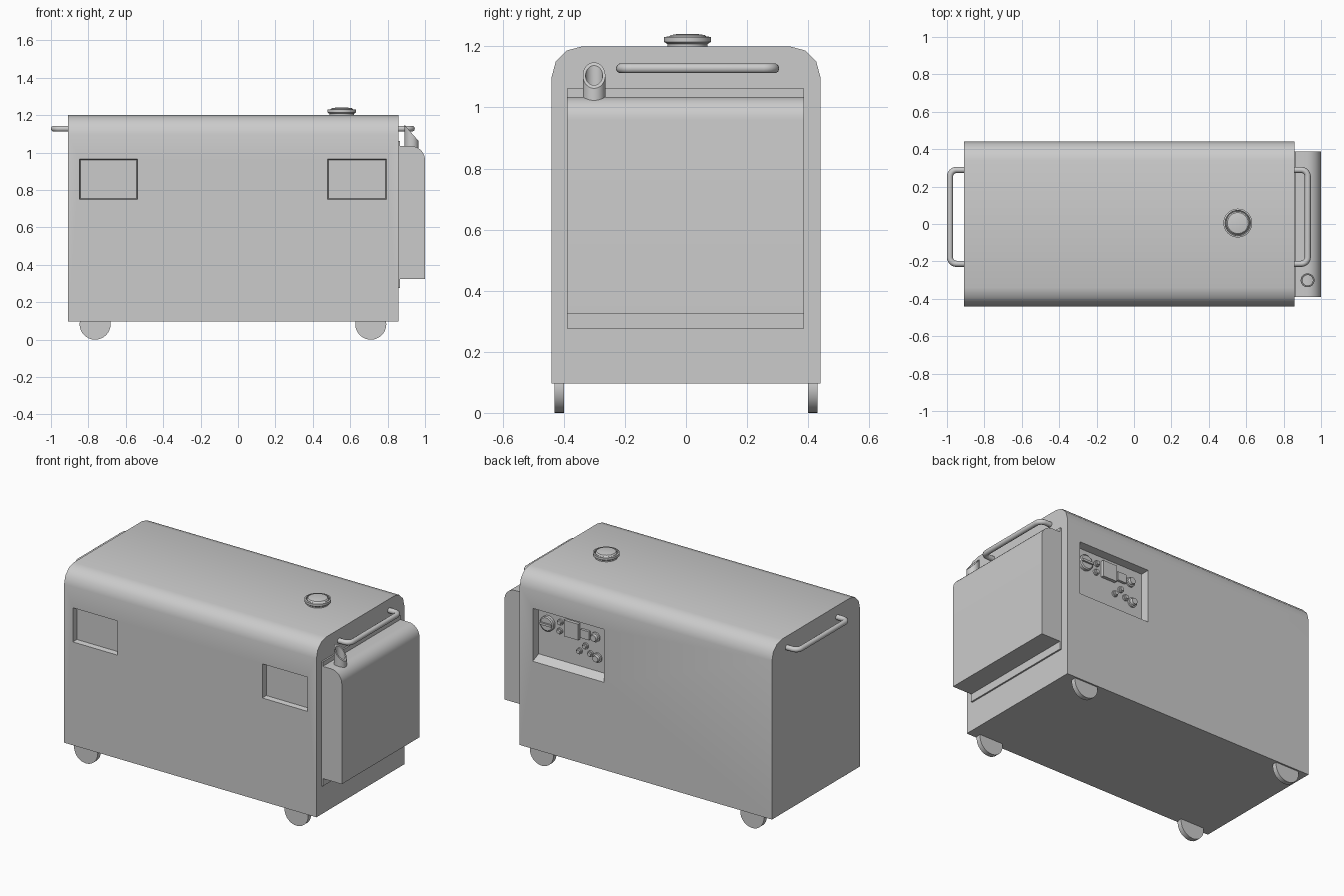
import bpy, bmesh
from math import sin, cos, pi, radians
from mathutils import Matrix, Vector

if "Cube" in bpy.data.objects:
    bpy.data.objects.remove(bpy.data.objects["Cube"])


def finish(name, bm, smooth=None):
    bmesh.ops.recalc_face_normals(bm, faces=bm.faces)
    me = bpy.data.meshes.new(name)
    bm.to_mesh(me)
    bm.free()
    ob = bpy.data.objects.new(name, me)
    bpy.context.collection.objects.link(ob)
    if smooth:
        shade(ob, smooth)
    return ob


def shade(ob, angle):
    bpy.ops.object.select_all(action='DESELECT')
    ob.select_set(True)
    bpy.context.view_layer.objects.active = ob
    bpy.ops.object.shade_smooth_by_angle(angle=radians(angle))


def arc(cx, cy, r, a0, a1, n):
    return [(cx + r * cos(radians(a0 + (a1 - a0) * i / n)),
             cy + r * sin(radians(a0 + (a1 - a0) * i / n))) for i in range(n + 1)]


def bridge(name, ring_a, ring_b, smooth=None):
    """Closed solid between two matching outlines."""
    bm = bmesh.new()
    a = [bm.verts.new(p) for p in ring_a]
    b = [bm.verts.new(p) for p in ring_b]
    bm.faces.new(a)
    bm.faces.new(b)
    for i in range(len(a)):
        j = (i + 1) % len(a)
        bm.faces.new((a[i], a[j], b[j], b[i]))
    return finish(name, bm, smooth)


def box(name, x0, x1, y0, y1, z0, z1):
    c = [(x0, z0), (x1, z0), (x1, z1), (x0, z1)]
    return bridge(name, [(x, y0, z) for x, z in c], [(x, y1, z) for x, z in c])


def lathe(name, profile, loc, axis='Z', n=32):
    """Spin (radius, height) pairs; axis 'Y' points the height along +y."""
    bm = bmesh.new()
    rings = [[bm.verts.new((r * cos(2 * pi * i / n), r * sin(2 * pi * i / n), h))
              for i in range(n)] for r, h in profile]
    bm.faces.new(rings[0])
    bm.faces.new(rings[-1])
    for a, b in zip(rings, rings[1:]):
        for i in range(n):
            j = (i + 1) % n
            bm.faces.new((a[i], a[j], b[j], b[i]))
    m = Matrix.Translation(loc)
    if axis == 'Y':
        m = m @ Matrix.Rotation(-pi / 2, 4, 'X')
    bm.transform(m)
    return finish(name, bm, 35)


# Housing with rounded upper edges
X0, X1, W, Z0, Z1 = -0.91, 0.857, 0.44, 0.096, 1.2
prof = [(-W, Z0), (W, Z0)] + arc(W - 0.1, Z1 - 0.1, 0.1, 0, 90, 3) \
    + arc(-W + 0.1, Z1 - 0.1, 0.1, 90, 180, 3)
body = bridge("housing", [(X0, y, z) for y, z in prof], [(X1, y, z) for y, z in prof])


# Recesses cut into the housing (tapered pockets)
def pocket(x0, x1, z0, z1, side, depth, taper, low):
    k = 0.02 / depth    # continue the taper outside the surface
    outer = [(x0 - k * taper, z0 - k * low), (x1 + k * taper, z0 - k * low),
             (x1 + k * taper, z1 + k * taper), (x0 - k * taper, z1 + k * taper)]
    inner = [(x0 + taper, z0 + low), (x1 - taper, z0 + low),
             (x1 - taper, z1 - taper), (x0 + taper, z1 - taper)]
    cut = bridge("pocket_cutter", [(x, side * (W + 0.02), z) for x, z in outer],
                 [(x, side * (W - depth), z) for x, z in inner])
    cut.hide_render = True
    mod = body.modifiers.new("pocket", 'BOOLEAN')
    mod.operation, mod.solver, mod.object = 'DIFFERENCE', 'EXACT', cut
    bpy.context.view_layer.objects.active = body
    bpy.ops.object.modifier_apply(modifier=mod.name)
    bpy.data.objects.remove(cut)


pocket(-0.848, -0.537, 0.75, 0.966, -1, 0.03, 0.006, 0.006)
pocket(0.479, 0.794, 0.75, 0.966, -1, 0.03, 0.006, 0.006)
pocket(0.265, 0.765, 0.65, 0.985, 1, 0.05, 0.006, 0.03)
shade(body, 35)

# Wheels
for x in (-0.764, 0.71):
    for y in (-0.43, 0.4):
        lathe("wheel", [(0.083, 0), (0.083, 0.03)], (x, y, 0.083), 'Y')

# Radiator cover: back plate and box with rounded upper edge
box("cover_plate", 0.85, 0.867, -0.39, 0.387, 0.276, 1.063)
prof = [(0.86, 0.325), (1.0, 0.325)] + arc(0.925, 0.96, 0.075, 0, 90, 8) + [(0.86, 1.035)]
bridge("cover_box", [(x, -0.39, z) for x, z in prof],
       [(x, 0.387, z) for x, z in prof], 35)

# Exhaust pipe: hollow tube with a slanted mouth
bm = bmesh.new()
n, px, py = 32, 0.928, -0.301
rings = []
for r, base in ((0.037, 0.98), (0.037, None), (0.028, None), (0.028, 1.03)):
    ring = []
    for i in range(n):
        dx, dy = r * cos(2 * pi * i / n), r * sin(2 * pi * i / n)
        ring.append(bm.verts.new((px + dx, py + dy, base or 1.105 - 1.15 * dx)))
    rings.append(ring)
for a, b in zip(rings, rings[1:]):
    for i in range(n):
        j = (i + 1) % n
        bm.faces.new((a[i], a[j], b[j], b[i]))
bm.faces.new(rings[0])
bm.faces.new(rings[-1])
finish("exhaust_pipe", bm, 35)


# Tubular handles at both ends
def handle(name, wall, reach, s):
    ya, yb, r = -0.213, 0.289, 0.035
    path = [(wall, ya)] + arc(reach - r, ya + r, r, -90, 0, 6) \
        + arc(reach - r, yb - r, r, 0, 90, 6) + [(wall, yb)]
    cu = bpy.data.curves.new(name, 'CURVE')
    cu.dimensions = '3D'
    cu.bevel_depth, cu.bevel_resolution, cu.use_fill_caps = 0.0165, 3, True
    sp = cu.splines.new('POLY')
    sp.points.add(len(path) - 1)
    for p, (x, y) in zip(sp.points, path):
        p.co = (s * x, y, 1.128, 1)
    ob = bpy.data.objects.new(name, cu)
    bpy.context.collection.objects.link(ob)
    bpy.ops.object.select_all(action='DESELECT')
    ob.select_set(True)
    bpy.context.view_layer.objects.active = ob
    bpy.ops.object.convert(target='MESH')
    shade(ob, 50)


handle("left_handle", 0.9, 0.984, -1)
handle("right_handle", 0.85, 0.929, 1)

# Filler neck and cap
lathe("filler_neck", [(0.065, -0.01), (0.066, 0.008), (0.077, 0.015), (0.077, 0.03),
                      (0.068, 0.032), (0.066, 0.018)], (0.555, 0.005, Z1))
lathe("filler_cap", [(0.06, 0.01), (0.063, 0.03), (0.056, 0.037), (0.03, 0.041)],
      (0.555, 0.005, Z1))

# Control panel fittings
PY = W - 0.052
lathe("gauge", [(0.047, 0), (0.047, 0.02), (0.04, 0.025)], (0.69, PY, 0.894), 'Y')
box("gauge_grip", 0.65, 0.73, PY, PY + 0.036, 0.887, 0.901)
for x, z in ((0.604, 0.923), (0.608, 0.866), (0.47, 0.777), (0.428, 0.819), (0.393, 0.78)):
    lathe("button", [(0.019, 0), (0.019, 0.012), (0.013, 0.013), (0.012, 0.022)],
          (x, PY, z), 'Y', 16)
for x, z in ((0.358, 0.894), (0.344, 0.767)):
    lathe("knob", [(0.03, 0), (0.03, 0.012), (0.022, 0.014), (0.019, 0.03)], (x, PY, z), 'Y', 20)
box("display", 0.469, 0.569, PY, PY + 0.022, 0.85, 0.952)
box("socket", 0.396, 0.458, PY, PY + 0.018, 0.868, 0.922)
